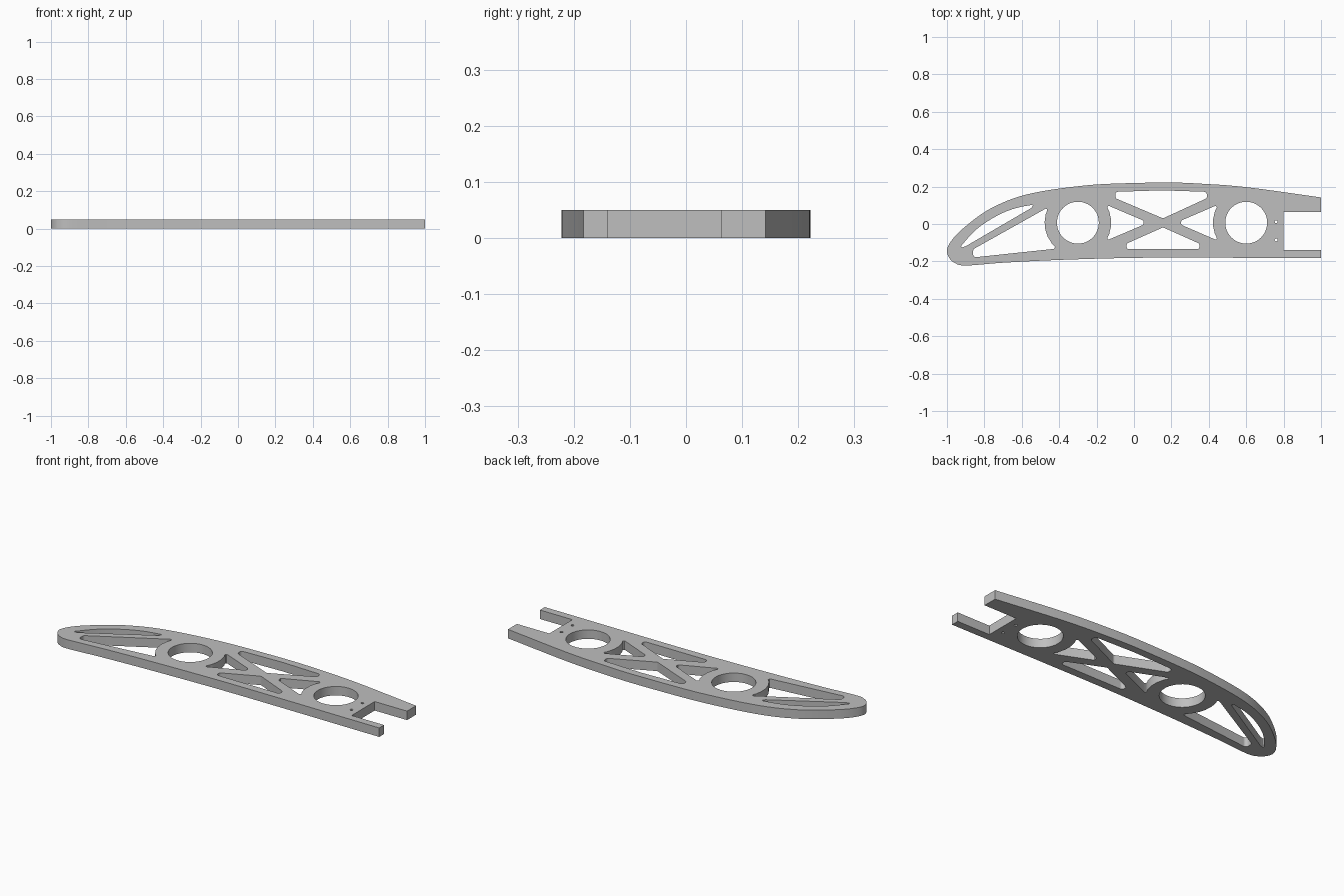
import bpy, bmesh, math
from mathutils import Vector

THICK = 0.05
cube = bpy.data.objects.get("Cube")
if cube:
    bpy.data.objects.remove(cube, do_unlink=True)


def smooth_path(points, steps=5):
    """Catmull-Rom curve through the points."""
    p = [Vector(q) for q in points]
    p = [2 * p[0] - p[1]] + p + [2 * p[-1] - p[-2]]
    out = []
    for a, b, c, d in zip(p, p[1:], p[2:], p[3:]):
        for i in range(steps):
            t = i / steps
            out.append(0.5 * (2 * b + (c - a) * t + (2 * a - 5 * b + 4 * c - d) * t ** 2
                              + (3 * b - a - 3 * c + d) * t ** 3))
    return out + [p[-2]]


def arc(centre, radius, start, end, steps):
    angles = [math.radians(start + (end - start) * i / steps) for i in range(steps + 1)]
    return [Vector(centre) + radius * Vector((math.cos(a), math.sin(a))) for a in angles]


def circle(centre, radius, sides):
    return arc(centre, radius, 0, 360, sides)[:-1]


def rounded(points, radius=0.016, steps=5):
    """Fillet each clear corner of a closed loop."""
    p = [Vector(q) for q in points]
    out = []
    for i, b in enumerate(p):
        u, v = p[i - 1] - b, p[(i + 1) % len(p)] - b
        half = u.angle(v) / 2
        if half > math.radians(80):
            out.append(b)
            continue
        cut = min(radius / math.tan(half), 0.48 * u.length, 0.48 * v.length)
        r = cut * math.tan(half)
        s, e = b + u.normalized() * cut, b + v.normalized() * cut
        centre = b + (u.normalized() + v.normalized()).normalized() * (r / math.sin(half))
        for k in range(steps + 1):
            d = (s - centre).lerp(e - centre, k / steps)
            out.append(centre + d.normalized() * r)
    return out


# Outer profile: rounded nose, arched top, forked tail
outline = smooth_path([
    (1, -0.183), (0.4, -0.18), (0, -0.181), (-0.4, -0.192), (-0.7, -0.207),
    (-0.9, -0.222), (-0.96, -0.207), (-0.99, -0.178), (-1, -0.14), (-0.98, -0.095),
    (-0.93, -0.038), (-0.82, 0.05), (-0.72, 0.106), (-0.61, 0.148), (-0.475, 0.178),
    (-0.29, 0.203), (-0.13, 0.215), (0.165, 0.222), (0.35, 0.216), (0.6, 0.197), (1, 0.142)])
outline += [Vector(q) for q in ((1, 0.063), (0.8, 0.063), (0.8, -0.14), (1, -0.14))]

# Round openings and pin holes
ring_front, ring_rear = (-0.3, 0.007), (0.6, 0.007)
loops = [outline]
loops += [circle(c, 0.112, 48) for c in (ring_front, ring_rear)]
loops += [circle((0.76, y), 0.008, 12) for y in (0.012, -0.085)]

# Nose slot and front triangle
slot_top = smooth_path([(-0.935, -0.13), (-0.86, -0.045), (-0.79, 0.01),
                        (-0.7, 0.06), (-0.62, 0.088), (-0.535, 0.104)], 3)
loops.append(rounded(slot_top + [Vector((-0.55, 0.085)), Vector((-0.9, -0.119))], 0.009))
front_rim = arc(ring_front, 0.178, 152, 231, 6)
loops.append(rounded(front_rim + [(-0.86, -0.179), (-0.86, -0.135)]))

# Triangles beside the two rings
loops.append(rounded(arc(ring_front, 0.178, -33, 33, 5) + [(0.077, 0.007)]))
loops.append(rounded(arc(ring_rear, 0.178, 147, 213, 5) + [(0.226, 0.007)]))

# Triangles above and below the cross brace
loops.append(rounded([(-0.1, 0.172), (-0.1, 0.138), (0.155, 0.03), (0.39, 0.138),
                      (0.39, 0.172), (0.15, 0.18)]))
loops.append(rounded([(-0.04, -0.135), (0.39 - 0.04, -0.135), (0.35, -0.105),
                      (0.155, -0.018), (-0.04, -0.105)]))

# Fill the profile around its openings and give it thickness
curve = bpy.data.curves.new("rib_profile", "CURVE")
curve.dimensions = "2D"
curve.fill_mode = "BOTH"
curve.extrude = THICK / 2
for loop in loops:
    spline = curve.splines.new("POLY")
    spline.points.add(len(loop) - 1)
    for point, q in zip(spline.points, loop):
        point.co = (q.x, q.y, 0, 1)
    spline.use_cyclic_u = True
profile = bpy.data.objects.new("rib_profile", curve)
bpy.context.collection.objects.link(profile)
bpy.context.view_layer.update()
evaluated = profile.evaluated_get(bpy.context.evaluated_depsgraph_get())
mesh = bpy.data.meshes.new_from_object(evaluated)
bpy.data.objects.remove(profile, do_unlink=True)

bm = bmesh.new()
bm.from_mesh(mesh)
bmesh.ops.translate(bm, verts=bm.verts, vec=(0, 0, THICK / 2))
bmesh.ops.remove_doubles(bm, verts=bm.verts, dist=0.0001)
bmesh.ops.recalc_face_normals(bm, faces=bm.faces)
bm.to_mesh(mesh)
bm.free()

# Single grey finish
grey = bpy.data.materials.new("plain_grey")
grey.use_nodes = True
colour = (0.52, 0.52, 0.52, 1)
grey.diffuse_color = colour
grey.node_tree.nodes["Principled BSDF"].inputs["Base Color"].default_value = colour
mesh.materials.clear()
mesh.materials.append(grey)

rib = bpy.data.objects.new("wing_rib", mesh)
bpy.context.collection.objects.link(rib)
bpy.ops.object.select_all(action="DESELECT")
rib.select_set(True)
bpy.context.view_layer.objects.active = rib
bpy.ops.object.shade_smooth_by_angle(angle=math.radians(30))
